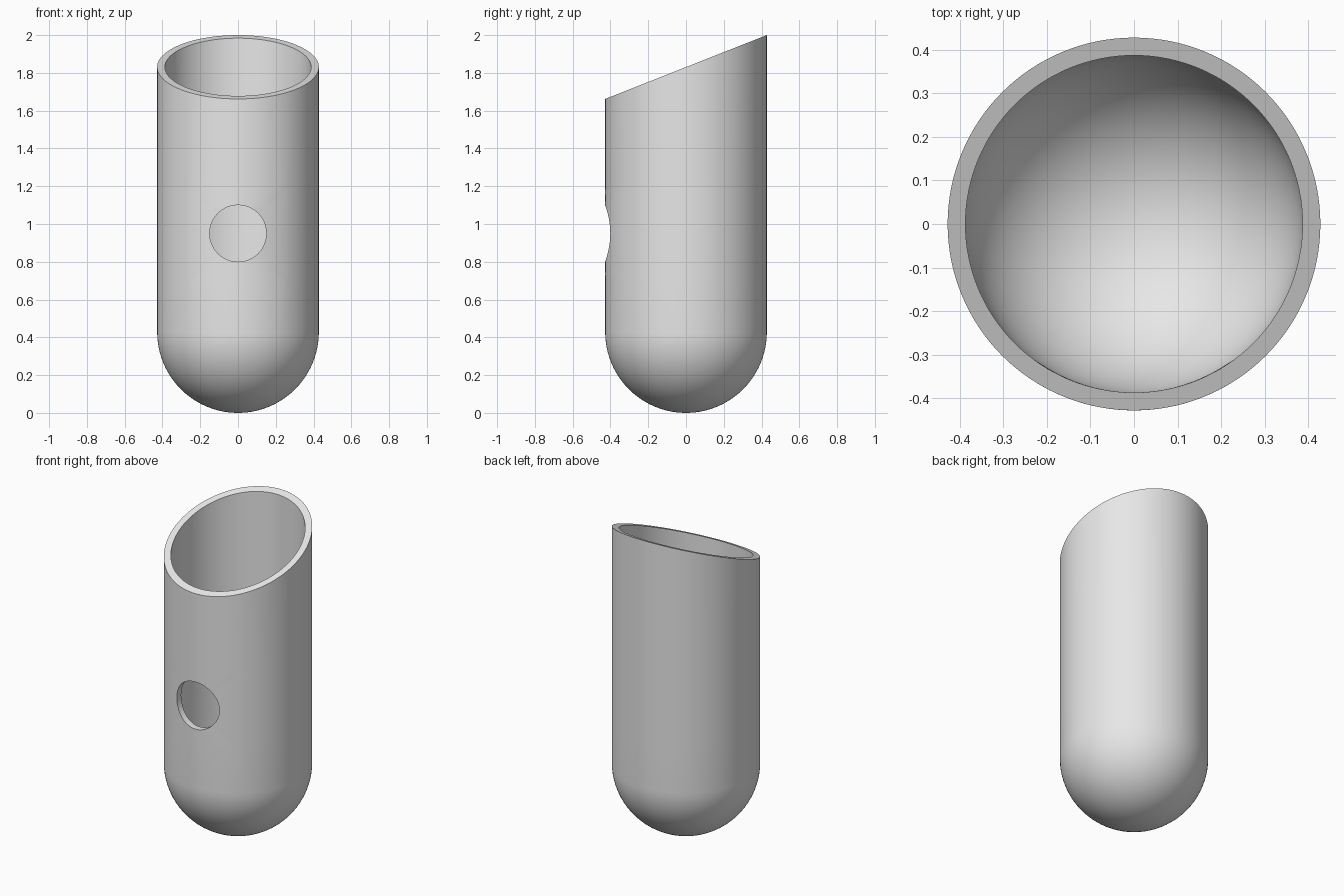
import bpy, bmesh, math

if "Cube" in bpy.data.objects:
    bpy.data.objects.remove(bpy.data.objects["Cube"])

R, RI = 0.428, 0.387             # outer and inner radius
LOW, HIGH = 1.662, 2.0           # rim height at front and back
HOLE_R, HOLE_Z = 0.15, 0.95      # round hole in the front wall
SEG, ARC = 128, 24               # sides around, rings in the round bottom
M, N, HALF = 13, 16, 0.25        # front patch that holds the hole

grey = bpy.data.materials.new("light grey")
grey.diffuse_color = (0.8, 0.8, 0.8, 1)
grey.use_nodes = True
grey.node_tree.nodes["Principled BSDF"].inputs["Base Color"].default_value = grey.diffuse_color
bm = bmesh.new()


def rim_z(y):
    return HIGH + (y - R) * (HIGH - LOW) / (2 * R)


def strip(a, b):
    """Join two closed loops of vertices with quads."""
    n = len(a)
    for i in range(n):
        j = (i + 1) % n
        bm.faces.new((a[i], a[j], b[j], b[i]))


def ring(r, height):
    out = []
    for k in range(SEG):
        a = math.tau * k / SEG
        x, y = r * math.sin(a), -r * math.cos(a)
        out.append(bm.verts.new((x, y, height(y))))
    return out


def wall(r):
    """Round-bottomed wall; returns its rim loop and its hole loop."""
    # round bottom
    pole = bm.verts.new((0, 0, R - r))
    rings = []
    for i in range(1, ARC + 1):
        a = math.pi / 2 * i / ARC
        z = R - r * math.cos(a)
        rings.append(ring(r * math.sin(a), lambda y: z))
    for k in range(SEG):
        bm.faces.new((pole, rings[0][(k + 1) % SEG], rings[0][k]))
    for a, b in zip(rings, rings[1:]):
        strip(a, b)
    # straight rows, leaving the front patch open
    rows = []
    for i in range(N + 1):
        z = HOLE_Z - HALF + 2 * HALF * i / N
        rows.append(ring(r, lambda y: z))
    strip(rings[-1], rows[0])
    for a, b in zip(rows, rows[1:]):
        for k in range(M, SEG - M):
            j = (k + 1) % SEG
            bm.faces.new((a[k], a[j], b[j], b[k]))
    # slanted top
    rim = ring(r, rim_z)
    strip(rows[-1], rim)
    # front patch: loops shrinking from the patch border to the round hole
    idx = [(k, 0) for k in range(-M, M + 1)]
    idx += [(M, i) for i in range(1, N + 1)]
    idx += [(k, N) for k in range(M - 1, -M - 1, -1)]
    idx += [(-M, i) for i in range(N - 1, 0, -1)]
    border = [rows[i][k] for k, i in idx]
    loop = border
    for t in (0.33, 0.67, 1.0):
        new = []
        for v in border:
            ang = math.atan2(v.co.z - HOLE_Z, v.co.x * R / r)
            x = v.co.x + (HOLE_R * math.cos(ang) - v.co.x) * t
            z = v.co.z + (HOLE_Z + HOLE_R * math.sin(ang) - v.co.z) * t
            new.append(bm.verts.new((x, -math.sqrt(r * r - x * x), z)))
        strip(loop, new)
        loop = new
    return rim, loop


# outer and inner walls, joined by the rim and the sides of the hole
rim_out, hole_out = wall(R)
rim_in, hole_in = wall(RI)
strip(rim_out, rim_in)
strip(hole_out, hole_in)
bmesh.ops.recalc_face_normals(bm, faces=bm.faces[:])

# smooth walls with sharp rim and hole edges
for f in bm.faces:
    f.smooth = True
for e in bm.edges:
    e.smooth = e.calc_face_angle(0.0) < math.radians(30)

mesh = bpy.data.meshes.new("tube_body")
bm.to_mesh(mesh)
bm.free()
mesh.materials.append(grey)
body = bpy.data.objects.new("tube_body", mesh)
bpy.context.scene.collection.objects.link(body)
